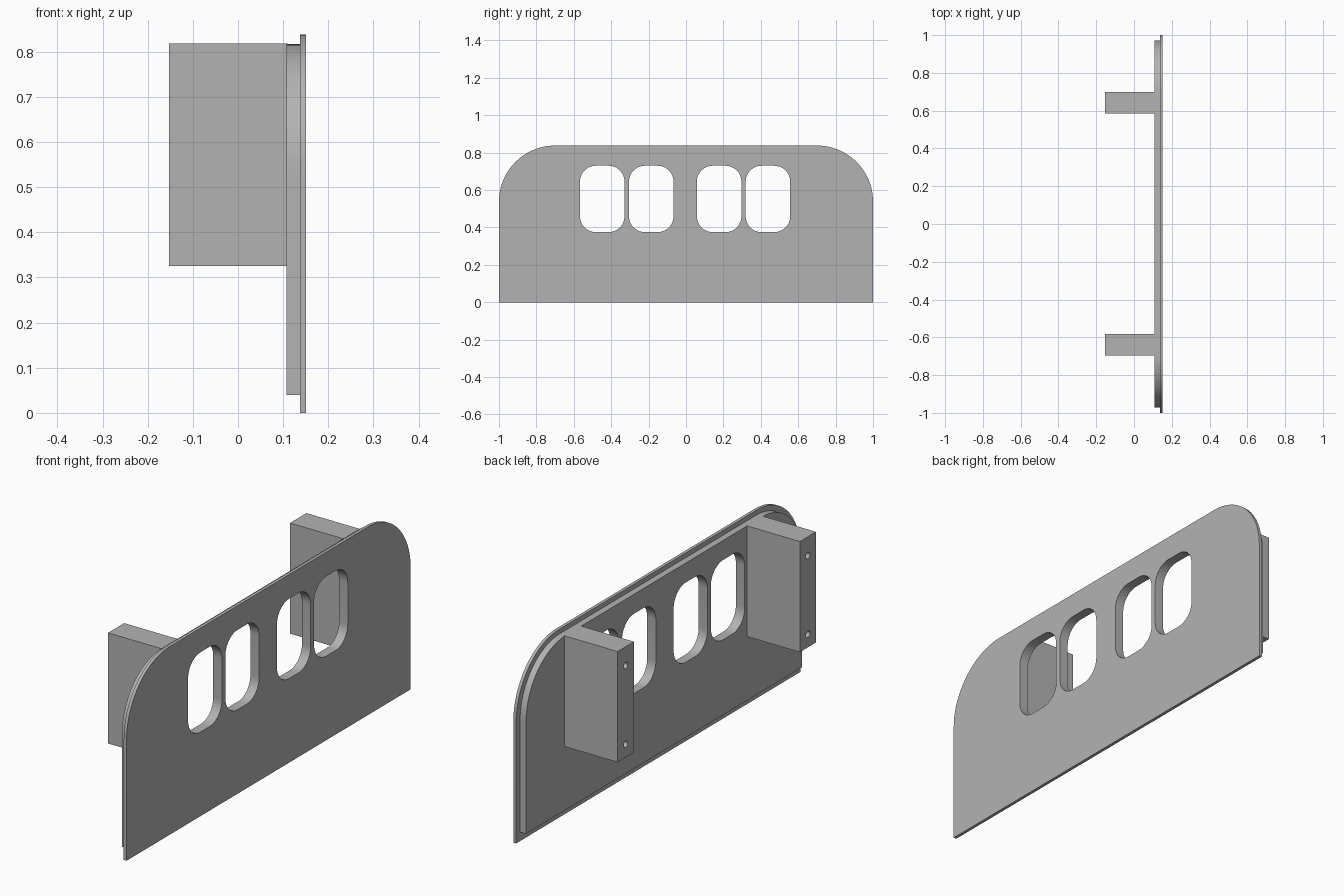
import bpy, bmesh, math
from mathutils import Matrix

if "Cube" in bpy.data.objects:
    bpy.data.objects.remove(bpy.data.objects["Cube"])

gray = bpy.data.materials.new("plain gray")
gray.diffuse_color = (0.45, 0.45, 0.45, 1)
gray.use_nodes = True
gray.node_tree.nodes["Principled BSDF"].inputs["Base Color"].default_value = gray.diffuse_color


def rounded(y0, y1, z0, z1, r_bottom, r_top, n=12):
    """Counter-clockwise outline of a rectangle with rounded corners."""
    pts = []
    for k, (cy, cz, r) in enumerate([(y1, z1, r_top), (y0, z1, r_top),
                                     (y0, z0, r_bottom), (y1, z0, r_bottom)]):
        if r == 0:
            pts.append((cy, cz))
            continue
        my = cy - r if cy == y1 else cy + r
        mz = cz - r if cz == z1 else cz + r
        for i in range(n + 1):
            a = math.pi / 2 * (k + i / n)
            pts.append((my + r * math.cos(a), mz + r * math.sin(a)))
    return pts


def finish(ob):
    bpy.ops.object.select_all(action='DESELECT')
    ob.select_set(True)
    bpy.context.view_layer.objects.active = ob
    bpy.ops.object.shade_smooth_by_angle(angle=math.radians(30))


def slab(name, outlines, x0, x1):
    """Extrude an outline with openings along x."""
    cu = bpy.data.curves.new(name, 'CURVE')
    cu.dimensions = '2D'
    cu.fill_mode = 'BOTH'
    cu.extrude = (x1 - x0) / 2
    for pts in outlines:
        sp = cu.splines.new('POLY')
        sp.points.add(len(pts) - 1)
        for p, (y, z) in zip(sp.points, pts):
            p.co = (y, z, 0, 1)
        sp.use_cyclic_u = True
    tmp = bpy.data.objects.new(name + "_outline", cu)
    bpy.context.collection.objects.link(tmp)
    dg = bpy.context.evaluated_depsgraph_get()
    me = bpy.data.meshes.new_from_object(tmp.evaluated_get(dg))
    bpy.data.objects.remove(tmp)
    me.transform(Matrix(((0, 0, 1, (x0 + x1) / 2), (1, 0, 0, 0),
                         (0, 1, 0, 0), (0, 0, 0, 1))))
    bm = bmesh.new()
    bm.from_mesh(me)
    bmesh.ops.remove_doubles(bm, verts=bm.verts, dist=1e-5)
    bmesh.ops.recalc_face_normals(bm, faces=bm.faces)
    bm.to_mesh(me)
    bm.free()
    me.materials.clear()
    me.materials.append(gray)
    ob = bpy.data.objects.new(name, me)
    bpy.context.collection.objects.link(ob)
    finish(ob)
    return ob


# Four rounded openings, in two pairs
windows = [rounded(y, y + 0.238, 0.375, 0.73, 0.085, 0.085)
           for y in (-0.567, -0.305, 0.058, 0.319)]

# Thin front plate and the slightly smaller backing behind it
slab("face_plate", [rounded(-1, 1, 0, 0.838, 0, 0.3, 20)] + windows, 0.137, 0.151)
slab("backing_panel", [rounded(-0.972, 0.972, 0.04, 0.817, 0, 0.28, 20)] + windows,
     0.108, 0.137)

# Mounting blocks with two blind screw holes in the end face
for side, y0, y1 in (("left", -0.696, -0.583), ("right", 0.585, 0.70)):
    block = slab(side + "_mounting_block",
                 [rounded(y0, y1, 0.325, 0.818, 0, 0)], -0.153, 0.11)
    for z in (0.734, 0.383):
        bpy.ops.mesh.primitive_cylinder_add(
            vertices=20, radius=0.014, depth=0.2,
            location=(-0.153, (y0 + y1) / 2, z), rotation=(0, math.pi / 2, 0))
        cutter = bpy.context.object
        cutter.name = "screw_hole_cutter"
        cutter.data.materials.append(gray)
        mod = block.modifiers.new("screw_hole", 'BOOLEAN')
        mod.operation = 'DIFFERENCE'
        mod.solver = 'EXACT'
        mod.object = cutter
        bpy.context.view_layer.objects.active = block
        bpy.ops.object.modifier_apply(modifier=mod.name)
        bpy.data.objects.remove(cutter)
    finish(block)
